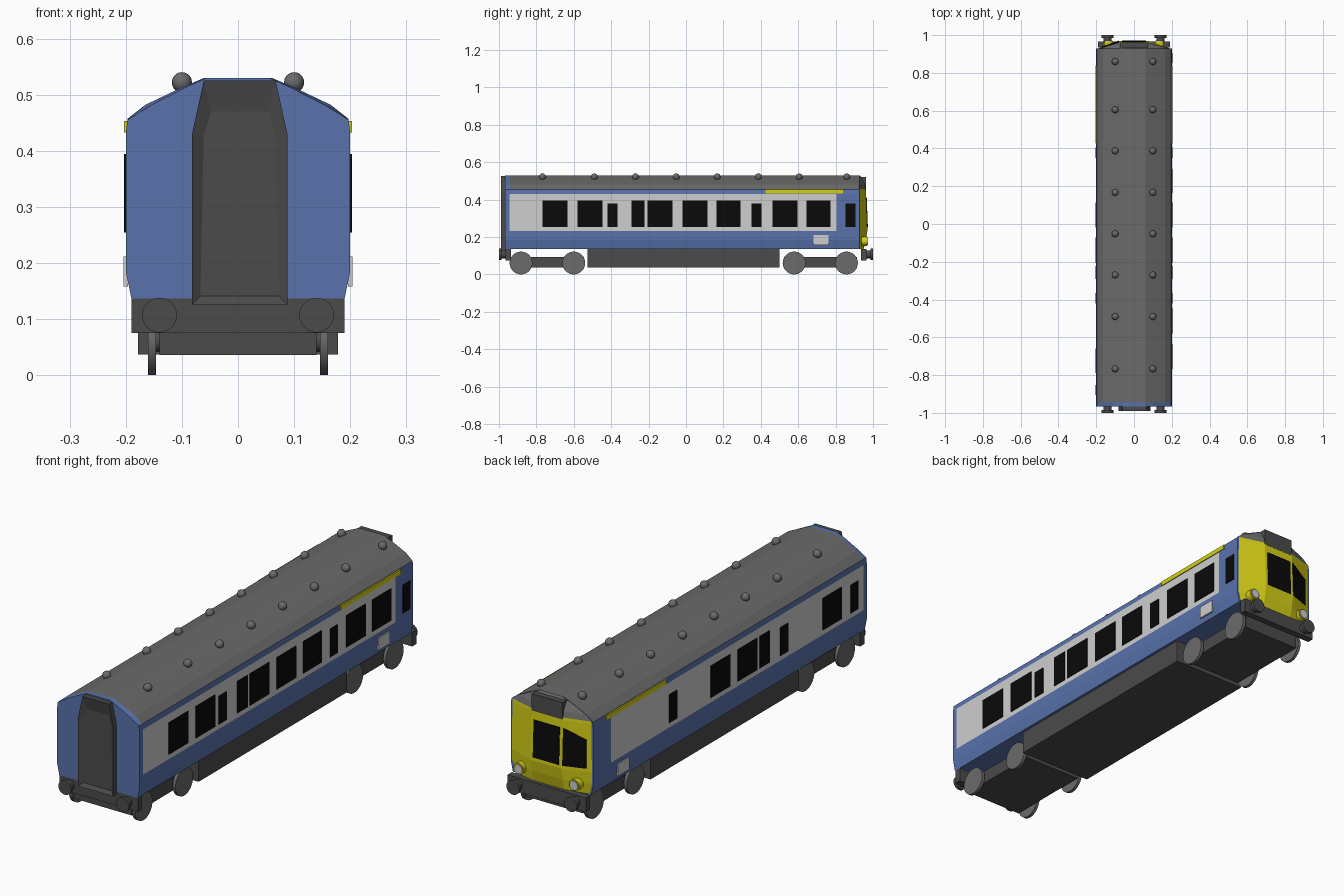
import bpy, bmesh, math
from mathutils import Matrix

if "Cube" in bpy.data.objects:
    bpy.data.objects.remove(bpy.data.objects["Cube"])


def mat(name, r, g, b):
    m = bpy.data.materials.new(name)
    m.diffuse_color = (r, g, b, 1)
    m.use_nodes = True
    m.node_tree.nodes["Principled BSDF"].inputs["Base Color"].default_value = m.diffuse_color
    return m


BLUE = mat("blue", 0.10, 0.17, 0.42)
WHITE = mat("off_white", 0.62, 0.62, 0.62)
ROOF = mat("roof_grey", 0.145, 0.145, 0.145)
DARK = mat("chassis_grey", 0.07, 0.07, 0.07)
BLACK = mat("window_black", 0.003, 0.003, 0.003)
YELLOW = mat("yellow", 0.67, 0.63, 0.008)


def finish(name, bm, mats, smooth=False, rule=None):
    bmesh.ops.recalc_face_normals(bm, faces=bm.faces)
    if rule:
        for f in bm.faces:
            f.material_index = rule(f.calc_center_median())
    me = bpy.data.meshes.new(name)
    bm.to_mesh(me)
    bm.free()
    for m in mats:
        me.materials.append(m)
    if smooth:
        me.shade_smooth()
        me.set_sharp_from_angle(angle=math.radians(35))
    ob = bpy.data.objects.new(name, me)
    bpy.context.collection.objects.link(ob)
    return ob


def box(name, x, y, z, m):
    bm = bmesh.new()
    c = [(a + b) / 2 for a, b in (x, y, z)]
    s = [b - a for a, b in (x, y, z)]
    bmesh.ops.create_cube(bm, size=1, matrix=Matrix.Translation(c) @ Matrix.Diagonal((*s, 1)))
    return finish(name, bm, [m])


def cyl(name, c, r, depth, axis, m, seg=24):
    bm = bmesh.new()
    rot = Matrix.Rotation(math.pi / 2, 4, 'Y' if axis == 'x' else 'X')
    bmesh.ops.create_cone(bm, cap_ends=True, segments=seg, radius1=r, radius2=r, depth=depth,
                          matrix=Matrix.Translation(c) @ rot)
    return finish(name, bm, [m], True)


def prism(name, pts, thick, m):
    """Extrude a polygon of 3D points along y."""
    bm = bmesh.new()
    f = bm.faces.new([bm.verts.new(p) for p in pts])
    r = bmesh.ops.extrude_face_region(bm, geom=[f])
    for v in r["geom"]:
        if isinstance(v, bmesh.types.BMVert):
            v.co.y += thick
    return finish(name, bm, [m])


# Coach body: half profile lofted along y
half = [(.19, .137), (.2, .185), (.2, .233), (.2, .431), (.197, .455),
        (.165, .482), (.10, .513), (.06, .53)]
bm = bmesh.new()
rings = []
for i, y in enumerate((-.967, -.945, .805, .928)):
    h = [(x * (.93 if i == 0 and z > .46 else 1), z) for x, z in half]
    loop = h + [(-x, z) for x, z in reversed(h)]
    rings.append([bm.verts.new((x, y, z)) for x, z in loop])
for a, b in zip(rings, rings[1:]):
    for i in range(len(a)):
        j = (i + 1) % len(a)
        bm.faces.new((a[i], a[j], b[j], b[i]))
bm.faces.new(rings[0])
bm.faces.new(rings[-1])


def body_rule(c):
    if c.y < -.94 or c.y > .92:
        return 0
    if c.z > .455:
        return 2
    return 1 if .24 < c.z < .42 and c.y < .8 and abs(c.x) > .15 else 0


finish("coach_body", bm, [BLUE, WHITE, ROOF], rule=body_rule)

# Driving cab: faceted yellow nose with a grey domed top (z, half width, nose y)
rows = [(.137, .19, .95), (.185, .2, .962), (.235, .2, .97), (.445, .198, .962),
        (.457, .197, .960), (.482, .165, .955), (.513, .10, .942), (.53, .06, .929)]
bm = bmesh.new()
grid = []
for z, hx, y in rows:
    ix = min(.075, hx * .7)
    grid.append([bm.verts.new(p) for p in
                 ((-hx, .926, z), (-ix, y, z), (ix, y, z), (hx, .926, z))])
for a, b in zip(grid, grid[1:]):
    for i in range(3):
        bm.faces.new((a[i], a[i + 1], b[i + 1], b[i]))
bm.faces.new(grid[0])
bm.faces.new(grid[-1])
finish("cab_nose", bm, [YELLOW, ROOF], rule=lambda c: 1 if c.z > .457 else 0)


def nose_y(x, z):
    t = (z - .235) / .21
    y = .97 - .008 * t
    d = max(0, abs(x) - .075) / .125
    return y + (.926 - y) * d


# Cab windows, destination box and lamps
for name, pts in (("cab_centre_window", [(-.063, .25), (.063, .25), (.063, .412), (-.063, .412)]),
                  ("cab_side_window", [(-.172, .25), (-.079, .25), (-.079, .412), (-.172, .375)])):
    prism(name, [(x, nose_y(x, z) - .003, z) for x, z in pts], .006, BLACK)
box("destination_box", (-.075, .075), (.90, .962), (.448, .522), DARK)
for s in (-1, 1):
    cyl("lamp_rim", (s * .135, .952, .178), .025, .03, 'y', YELLOW)
    cyl("lamp", (s * .135, .957, .178), .02, .03, 'y', WHITE)

# Side windows as thin plates: (start, end, top)
T, S = .394, .378
right = [(-.767, -.634, T), (-.58, -.446, T), (-.42, -.366, S), (-.291, -.222, T),
         (-.206, -.072, T), (-.019, .115, T), (.163, .291, T), (.35, .404, S),
         (.463, .596, T), (.644, .773, T), (.853, .906, S)]
left = [(-.906, -.853, S), (-.79, -.66, T), (-.42, -.366, S), (-.291, -.222, T),
        (-.206, -.072, T), (-.019, .115, T), (.35, .404, S)]
for s, wins in ((1, right), (-1, left)):
    for a, b, top in wins:
        box("side_window", (s * .2 - .003, s * .2 + .003), (a, b), (.2545, top), BLACK)
    box("first_class_stripe", (s * .199 - .004, s * .199 + .004), (.425, .84), (.433, .453), YELLOW)
    box("data_panel", (s * .2 - .004, s * .2 + .004), (.682, .762), (.158, .212), WHITE)

# Gangway with recessed door on the front end
bm = bmesh.new()
out = [(-.082, .126), (.088, .126), (.088, .43), (.067, .525), (-.061, .525), (-.082, .43)]
face = bm.faces.new([bm.verts.new((x, -.957, z)) for x, z in out])
r = bmesh.ops.extrude_face_region(bm, geom=[face])
front = [f for f in r["geom"] if isinstance(f, bmesh.types.BMFace)][0]
for v in front.verts:
    v.co.y = -.99
bmesh.ops.recalc_face_normals(bm, faces=bm.faces)
bmesh.ops.inset_region(bm, faces=[front], thickness=.021)
for v in front.verts:
    v.co.y = -.978
    if v.co.z > .48:
        v.co.z = .47
finish("gangway", bm, [DARK])

# Roof ventilators
for y in (.86, .605, .387, .167, -.052, -.27, -.49, -.767):
    for s in (-1, 1):
        bm = bmesh.new()
        bmesh.ops.create_uvsphere(bm, u_segments=16, v_segments=10, radius=.018,
                                  matrix=Matrix.Translation((s * .1, y, .522)))
        finish("roof_vent", bm, [ROOF], True)

# Underframe, buffer beams and buffers
box("underframe", (-.178, .178), (-.527, .5), (.037, .138), DARK)
for e in (-1, 1):
    box("buffer_beam", (-.19, .19), sorted((e * .935, e * .965)), (.075, .137), DARK)
    for s in (-1, 1):
        cyl("buffer_shank", (s * .14, e * .972, .107), .022, .05, 'y', DARK)
        cyl("buffer_head", (s * .14, e * .993, .107), .031, .014, 'y', DARK)

# Bogies and wheels
for a, b in ((-.882, -.6), (.578, .858)):
    box("bogie_frame", (-.14, .14), (a - .055, b + .055), (.036, .094), DARK)
    for y in (a, b):
        for s in (-1, 1):
            cyl("wheel", (s * .153, y, .061), .061, .014, 'x', ROOF, 32)
            cyl("axle_end", (s * .142, y, .061), .02, .012, 'x', DARK, 12)
